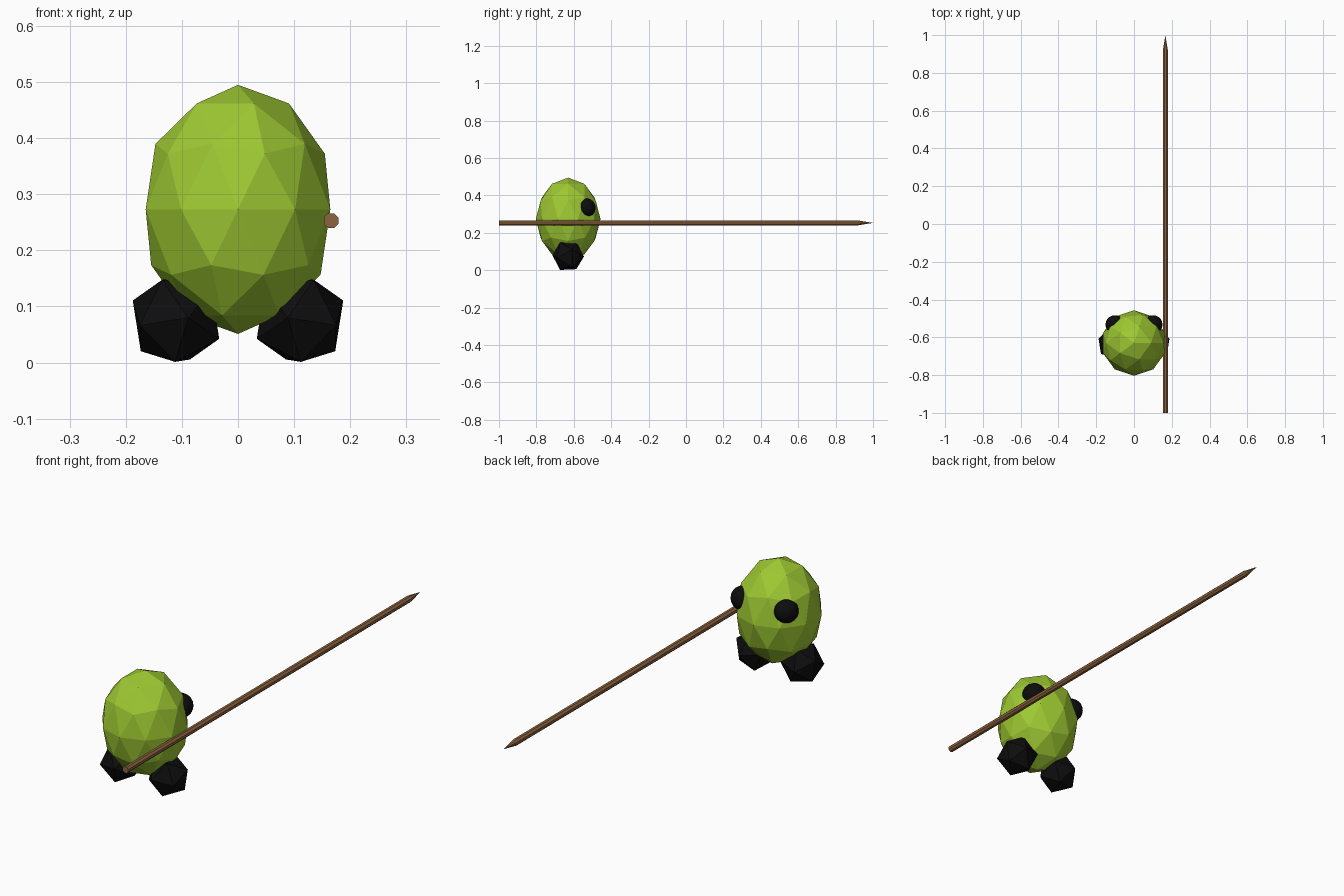
import bpy, bmesh, math
from mathutils import Matrix, Vector

if "Cube" in bpy.data.objects:
    bpy.data.objects.remove(bpy.data.objects["Cube"])


def material(name, rgb):
    m = bpy.data.materials.new(name)
    m.diffuse_color = (*rgb, 1)
    m.use_nodes = True
    m.node_tree.nodes["Principled BSDF"].inputs["Base Color"].default_value = m.diffuse_color
    return m


GREEN = material("leaf green", (0.34, 0.58, 0.032))
BLACK = material("black", (0.004, 0.004, 0.0045))
BROWN = material("wood brown", (0.27, 0.128, 0.05))


def finish(name, bm, mat):
    bmesh.ops.recalc_face_normals(bm, faces=bm.faces)
    me = bpy.data.meshes.new(name)
    bm.to_mesh(me)
    bm.free()
    me.materials.append(mat)
    ob = bpy.data.objects.new(name, me)
    bpy.context.collection.objects.link(ob)
    return ob


def ball(name, mat, subdivisions, matrix):
    bm = bmesh.new()
    bmesh.ops.create_icosphere(bm, subdivisions=subdivisions, radius=1, matrix=matrix)
    return finish(name, bm, mat)


def rot(deg, axis):
    return Matrix.Rotation(math.radians(deg), 4, axis)


# Egg-shaped faceted body
ball("body", GREEN, 2, Matrix.Translation((0, -0.63, 0.273))
     @ Matrix.Diagonal((0.173, 0.173, 0.222, 1)))

for side, label in ((1, "right"), (-1, "left")):
    mirror = Matrix.Diagonal((side, 1, 1, 1))
    # Tilted twenty-sided feet
    ball(label + "_foot", BLACK, 1, mirror @ Matrix.Translation((0.1105, -0.63, 0.0765))
         @ rot(9, 'Y') @ rot(17, 'Z') @ rot(58.28, 'Y') @ Matrix.Scale(0.087, 4))
    # Round eyes half sunk in the body, facing +y
    eye = ball(label + "_eye", BLACK, 3, mirror @ Matrix.Translation((0.101, -0.533, 0.334))
               @ Matrix.Scale(0.05, 4))
    eye.data.polygons.foreach_set("use_smooth", [True] * len(eye.data.polygons))

# Spear: eight-sided shaft with a pointed end
bm = bmesh.new()
rings = []
for y in (-1.0, 0.92):
    rings.append([bm.verts.new((0.166 + 0.0142 * math.cos(a), y, 0.253 + 0.0142 * math.sin(a)))
                  for a in [math.radians(22.5 + 45 * i) for i in range(8)]])
tip = bm.verts.new((0.166, 1.0, 0.253))
bm.faces.new(rings[0])
for i in range(8):
    j = (i + 1) % 8
    bm.faces.new((rings[0][i], rings[0][j], rings[1][j], rings[1][i]))
    bm.faces.new((rings[1][i], rings[1][j], tip))
finish("spear", bm, BROWN)
